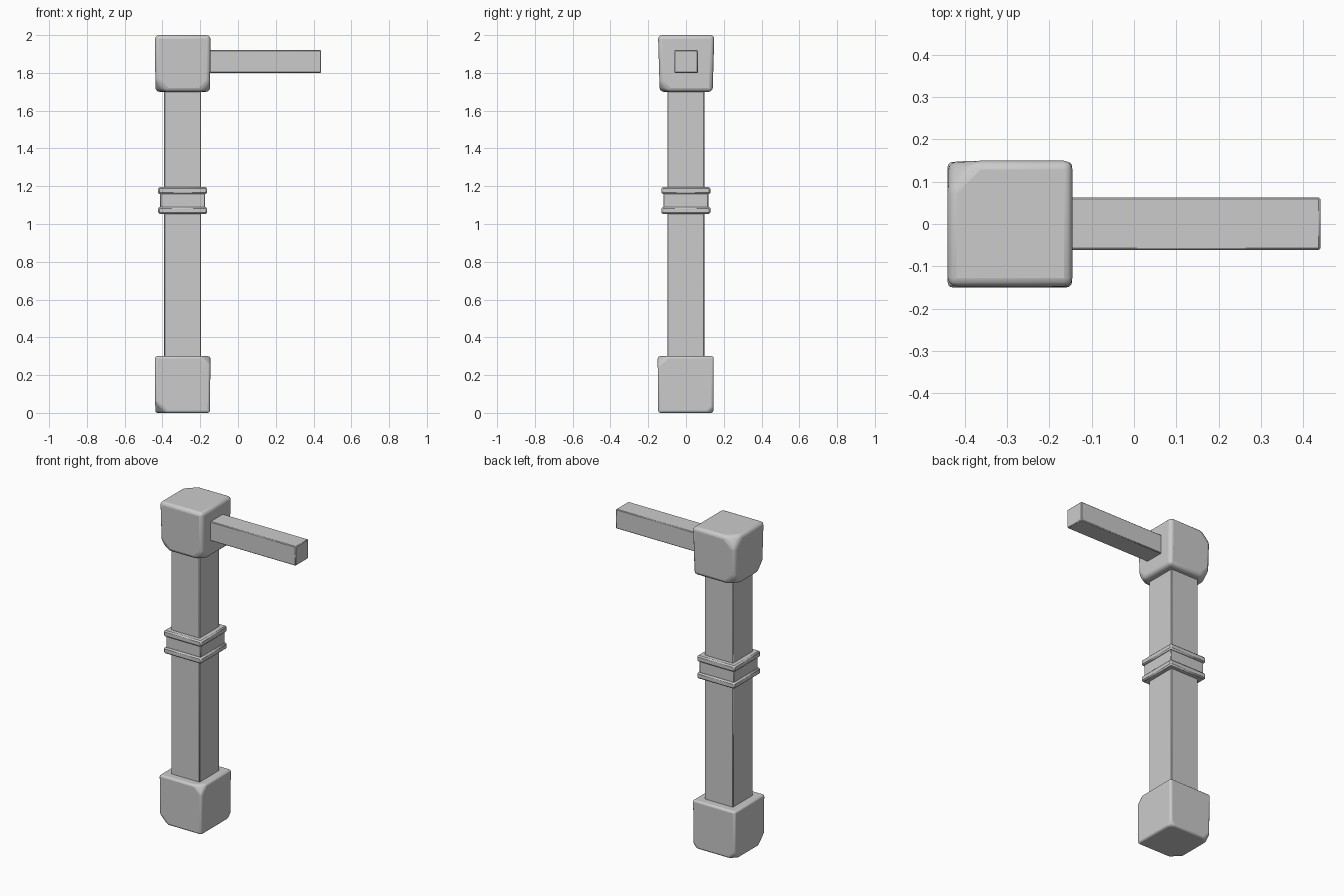
import bpy, bmesh
from mathutils import Vector

if "Cube" in bpy.data.objects:
    bpy.data.objects.remove(bpy.data.objects["Cube"])

PX = -0.293  # post axis


def finish(bm, name, bevel, segments):
    bmesh.ops.recalc_face_normals(bm, faces=bm.faces)
    mesh = bpy.data.meshes.new(name)
    bm.to_mesh(mesh)
    bm.free()
    ob = bpy.data.objects.new(name, mesh)
    bpy.context.collection.objects.link(ob)
    mod = ob.modifiers.new("Bevel", "BEVEL")
    mod.width = bevel
    mod.segments = segments
    mod.limit_method = 'ANGLE'
    mod.angle_limit = 0.3
    bpy.context.view_layer.objects.active = ob
    ob.select_set(True)
    bpy.ops.object.shade_smooth_by_angle(angle=0.6)
    ob.select_set(False)
    return ob


def box(name, lo, hi, bevel=0.004, segments=1, taper=(1, 1), chips=()):
    """Box between two corners; taper shrinks the bottom, chips cut corners off."""
    bm = bmesh.new()
    bmesh.ops.create_cube(bm, size=1)
    lo, hi = Vector(lo), Vector(hi)
    mid, size = (lo + hi) / 2, hi - lo
    for v in bm.verts:
        if v.co.z < 0:
            v.co.x *= taper[0]
            v.co.y *= taper[1]
        v.co = mid + v.co * size
    for signs, depth in chips:
        n = Vector(signs)
        corner = max((v.co for v in bm.verts), key=lambda c: (c - mid).dot(n)).copy()
        point = corner - n * depth / 3
        geom = bm.verts[:] + bm.edges[:] + bm.faces[:]
        bmesh.ops.bisect_plane(bm, geom=geom, plane_co=point, plane_no=n, clear_outer=True)
        bmesh.ops.holes_fill(bm, edges=[e for e in bm.edges if e.is_boundary])
    return finish(bm, name, bevel, segments)


def sleeve(name, half, z0, z1, bevel=0.004):
    return box(name, (PX - half, -half - 0.001, z0), (PX + half, half - 0.001, z1), bevel)


# Worn, rounded blocks at foot and head
box("base_block", (-0.44, -0.15, 0), (-0.146, 0.147, 0.30), 0.022, 3, (0.985, 0.985),
    [((-1, -1, -1), 0.06), ((1, -1, 1), 0.05), ((-1, 1, -1), 0.04), ((1, 1, -1), 0.03)])
box("head_block", (-0.44, -0.148, 1.70), (-0.145, 0.15, 2.0), 0.022, 3, (0.98, 0.94),
    [((-1, 1, 1), 0.07), ((-1, -1, -1), 0.06), ((1, -1, -1), 0.05), ((-1, 1, -1), 0.06)])

# Square post
sleeve("post", 0.098, 0.28, 1.72)

# Collar with two flanges
sleeve("collar_band", 0.119, 1.07, 1.18)
for label, z in (("lower", 1.053), ("upper", 1.158)):
    sleeve(f"{label}_collar_flange", 0.13, z, z + 0.038, 0.008)

# Horizontal arm
box("arm", (-0.17, -0.061, 1.80), (0.44, 0.063, 1.92), 0.004)
